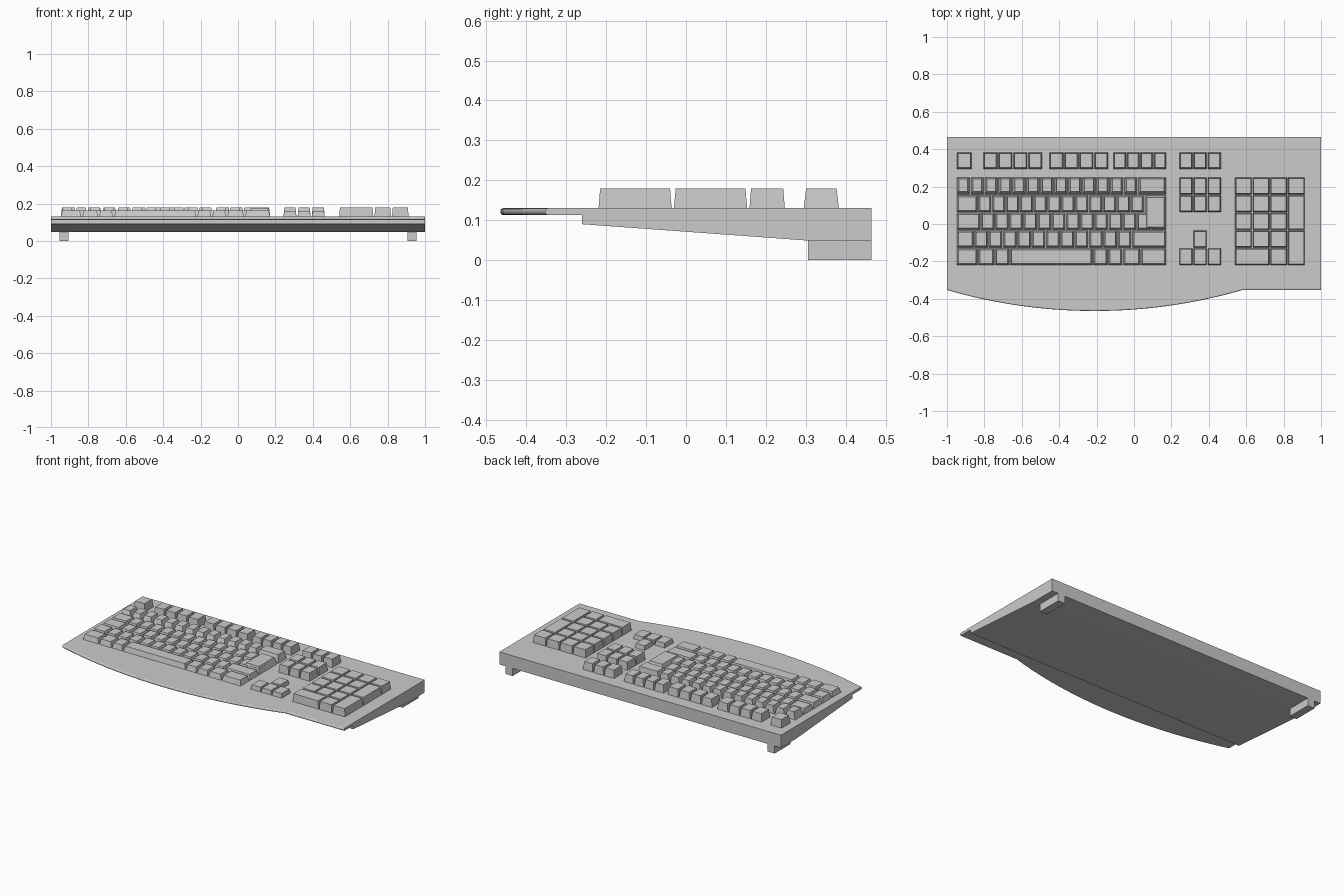
import bpy, bmesh, math

cube = bpy.data.objects.get("Cube")
if cube:
    bpy.data.objects.remove(cube, do_unlink=True)

grey = bpy.data.materials.new("plain grey")
grey.use_nodes = True
colour = (0.6, 0.6, 0.6, 1)
grey.diffuse_color = colour
grey.node_tree.nodes["Principled BSDF"].inputs["Base Color"].default_value = colour

TOP = 0.13            # deck height
ROW = 0.0945          # row pitch
FRONT = -0.222        # front edge of the key field


def finish(name, bm):
    bmesh.ops.recalc_face_normals(bm, faces=bm.faces[:])
    mesh = bpy.data.meshes.new(name)
    bm.to_mesh(mesh)
    bm.free()
    obj = bpy.data.objects.new(name, mesh)
    obj.data.materials.append(grey)
    bpy.context.collection.objects.link(obj)
    return obj


def prism(name, points, offset):
    """Closed outline swept along a vector."""
    bm = bmesh.new()
    face = bm.faces.new([bm.verts.new(p) for p in points])
    out = bmesh.ops.extrude_face_region(bm, geom=[face])
    moved = [v for v in out["geom"] if isinstance(v, bmesh.types.BMVert)]
    bmesh.ops.translate(bm, verts=moved, vec=offset)
    return finish(name, bm)


def add_key(bm, x0, x1, y0, y1, top, taper, gap=0.003, lean=0.0):
    """Tapered keycap with an open bottom resting on the deck."""
    def ring(inset, z, shift):
        a, b, c, d = x0 + inset, x1 - inset, y0 + inset + shift, y1 - inset + shift
        return [bm.verts.new(p) for p in ((a, c, z), (b, c, z), (b, d, z), (a, d, z))]
    low, high = ring(gap, TOP, 0), ring(gap + taper, top, lean)
    bm.faces.new(high)
    for i in range(4):
        j = (i + 1) % 4
        bm.faces.new((low[i], low[j], high[j], high[i]))


def row_y(i):
    return FRONT + i * ROW, FRONT + (i + 1) * ROW


def steps(start, end, count):
    return [start + (end - start) * i / count for i in range(count + 1)]


def key_row(name, edges, y, top, taper, lean=0.0):
    bm = bmesh.new()
    for a, b in zip(edges, edges[1:]):
        add_key(bm, a, b, *y, top, taper, lean=lean)
    return finish(name, bm)


# Wedge body, side profile swept across the width
profile = [(-0.26, 0.09), (0.305, 0.049), (0.465, 0.049), (0.465, TOP), (-0.26, TOP)]
prism("body", [(-1, y, z) for y, z in profile], (2, 0, 0))

# Palm rest with a bowed, rounded front edge
half, sag, mid = 0.79, 0.112, -0.21
radius = (half ** 2 + sag ** 2) / (2 * sag)
reach = math.asin(half / radius)
bow = []
for i in range(33):
    t = -reach + 2 * reach * i / 32
    bow.append((mid + radius * math.sin(t), -0.353 - radius * (math.cos(t) - math.cos(reach))))
outline = bow + [(1, -0.353), (1, -0.26), (-1, -0.26)]
rest = prism("palm_rest", [(x, y, 0.113) for x, y in outline], (0, 0, TOP - 0.113))
bm = bmesh.new()
bm.from_mesh(rest.data)
nose = [e for e in bm.edges if all(v.co.y < -0.35 for v in e.verts)
        and abs(e.verts[0].co.z - e.verts[1].co.z) < 0.001]
bmesh.ops.bevel(bm, geom=nose, offset=0.007, segments=3, profile=0.5, affect='EDGES')
bm.to_mesh(rest.data)
bm.free()

# Rear feet
for side, x in (("right", -0.955), ("left", 0.905)):
    prism(side + "_foot", [(x, 0.305, 0), (x + 0.05, 0.305, 0),
                           (x + 0.05, 0.465, 0), (x, 0.465, 0)], (0, 0, 0.05))

# Main typing block
L, R, LOW = -0.95, 0.175, 0.163
key_row("bottom_row", [L, -0.835, -0.745, -0.665, -0.22, -0.14, -0.06, 0.035, R],
        row_y(0), LOW, 0.008)
key_row("shift_row", [L] + steps(-0.855, -0.012, 11) + [R], row_y(1), LOW, 0.008)
key_row("home_row", [L] + steps(-0.82, 0.09, 12), row_y(2), LOW, 0.008)
key_row("upper_row", [L] + steps(-0.835, 0.055, 12), row_y(3), LOW, 0.008)
key_row("number_row", steps(L, 0.02, 13) + [R], row_y(4), 0.178, 0.011, 0.005)
bm = bmesh.new()
add_key(bm, 0.055, R, row_y(2)[0] + 0.002, row_y(3)[1], 0.175, 0.012)
add_key(bm, 0.09, R, *row_y(2), LOW, 0.008)
finish("enter_key", bm)

# Function row in groups
back = (0.292, 0.386)
for name, start, end, count in (("escape_key", L, -0.865, 1),
                                ("function_keys_a", -0.808, -0.488, 4),
                                ("function_keys_b", -0.455, -0.135, 4),
                                ("function_keys_c", -0.112, R, 4),
                                ("system_keys", 0.24, 0.467, 3)):
    key_row(name, steps(start, end, count), back, 0.18, 0.006)

# Navigation cluster and arrows
columns = steps(0.24, 0.467, 3)
for i in (3, 4):
    key_row("navigation_row_%d" % i, columns, row_y(i), 0.18, 0.005)
key_row("arrow_row", columns, row_y(0), 0.157, 0.004)
key_row("up_arrow", columns[1:3], row_y(1), 0.157, 0.004)

# Number pad: three plain rows, double-height keys on the end, wide zero
pad = steps(0.538, 0.915, 4)
for i in (1, 2, 3):
    key_row("pad_row_%d" % i, pad[:4], row_y(i), 0.18, 0.004)
key_row("pad_top_row", pad, row_y(4), 0.18, 0.004)
key_row("pad_bottom_row", [pad[0], pad[2], pad[3]], row_y(0), 0.18, 0.004)
for name, i in (("pad_enter", 0), ("pad_plus", 2)):
    key_row(name, pad[3:], (row_y(i)[0], row_y(i + 1)[1]), 0.18, 0.004)
